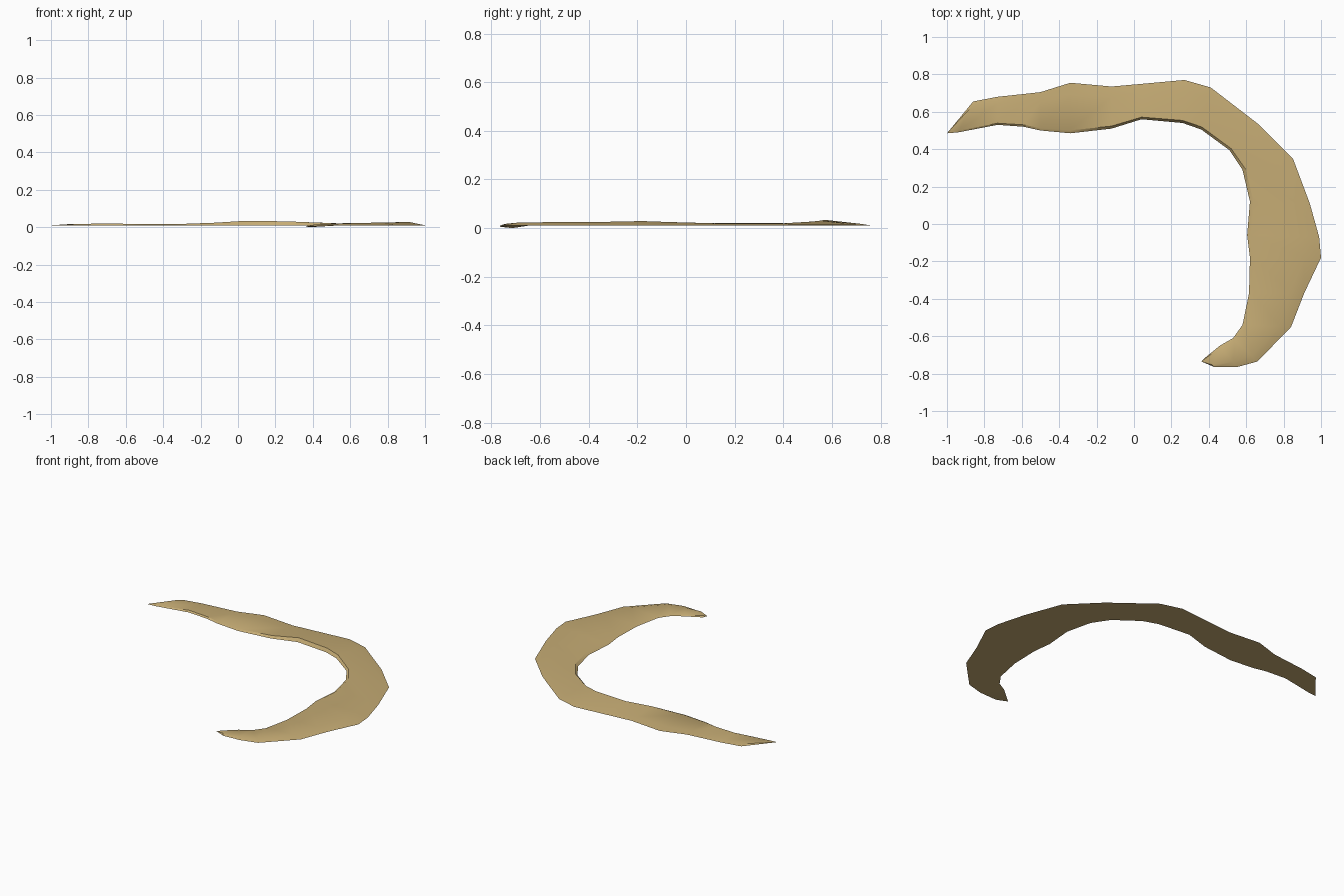
import bpy, bmesh
from mathutils import Vector

BASE = 0.01

# stations along the strip: outer x, y, inner x, y, inner ridge z, outer ridge z
STATIONS = [
    (-1.0, .485, -1.0, .485, .010, .010),
    (-.86, .655, -.94, .49, .014, .018),
    (-.73, .68, -.73, .53, .020, .018),
    (-.59, .695, -.59, .52, .018, .015),
    (-.50, .705, -.50, .50, .016, .014),
    (-.34, .755, -.34, .485, .016, .014),
    (-.12, .735, -.12, .51, .024, .017),
    (.05, .75, .04, .56, .034, .019),
    (.27, .77, .26, .54, .031, .018),
    (.41, .73, .36, .505, .027, .017),
    (.67, .53, .51, .395, .020, .017),
    (.85, .35, .58, .29, .022, .019),
    (.94, .11, .62, .12, .020, .020),
    (.99, -.07, .605, -.06, .018, .025),
    (1.0, -.18, .62, -.18, .018, .029),
    (.91, -.37, .615, -.37, .016, .025),
    (.84, -.55, .58, -.54, .016, .025),
    (.66, -.735, .53, -.61, .016, .022),
    (.55, -.765, .46, -.65, .014, .018),
    (.43, -.765, .38, -.715, .010, .015),
]
TIP = (.36, -.735, .006)

bm = bmesh.new()
rings = []
last = len(STATIONS) - 1
for i, (ox, oy, ix, iy, h1, h2) in enumerate(STATIONS):
    b = 0.0 if i == last else BASE
    o, n = Vector((ox, oy, BASE - 0.004 if i == last else BASE)), Vector((ix, iy, b))
    r1, r2 = n.lerp(o, .06), n.lerp(o, .76)
    r1.z, r2.z = h1, h2
    rings.append([bm.verts.new(p) for p in (n, r1, r2, o)])

# skin the strip, top and underside
for a, b in zip(rings, rings[1:]):
    for k in range(4):
        m = (k + 1) % 4
        bm.faces.new((a[k], a[m], b[m], b[k]))

# pointed end
tip = bm.verts.new(TIP)
for k in range(4):
    bm.faces.new((rings[-1][k], rings[-1][(k + 1) % 4], tip))

bmesh.ops.remove_doubles(bm, verts=bm.verts, dist=.0005)
bmesh.ops.recalc_face_normals(bm, faces=bm.faces)
me = bpy.data.meshes.new("curved_strip")
bm.to_mesh(me)
bm.free()

# single tan colour
mat = bpy.data.materials.new("tan")
mat.diffuse_color = (.56, .41, .175, 1)
me.materials.append(mat)
ob = bpy.data.objects.new("curved_strip", me)
bpy.context.collection.objects.link(ob)
bpy.context.view_layer.objects.active = ob
ob.select_set(True)
bpy.ops.object.shade_smooth_by_angle(angle=.5)
